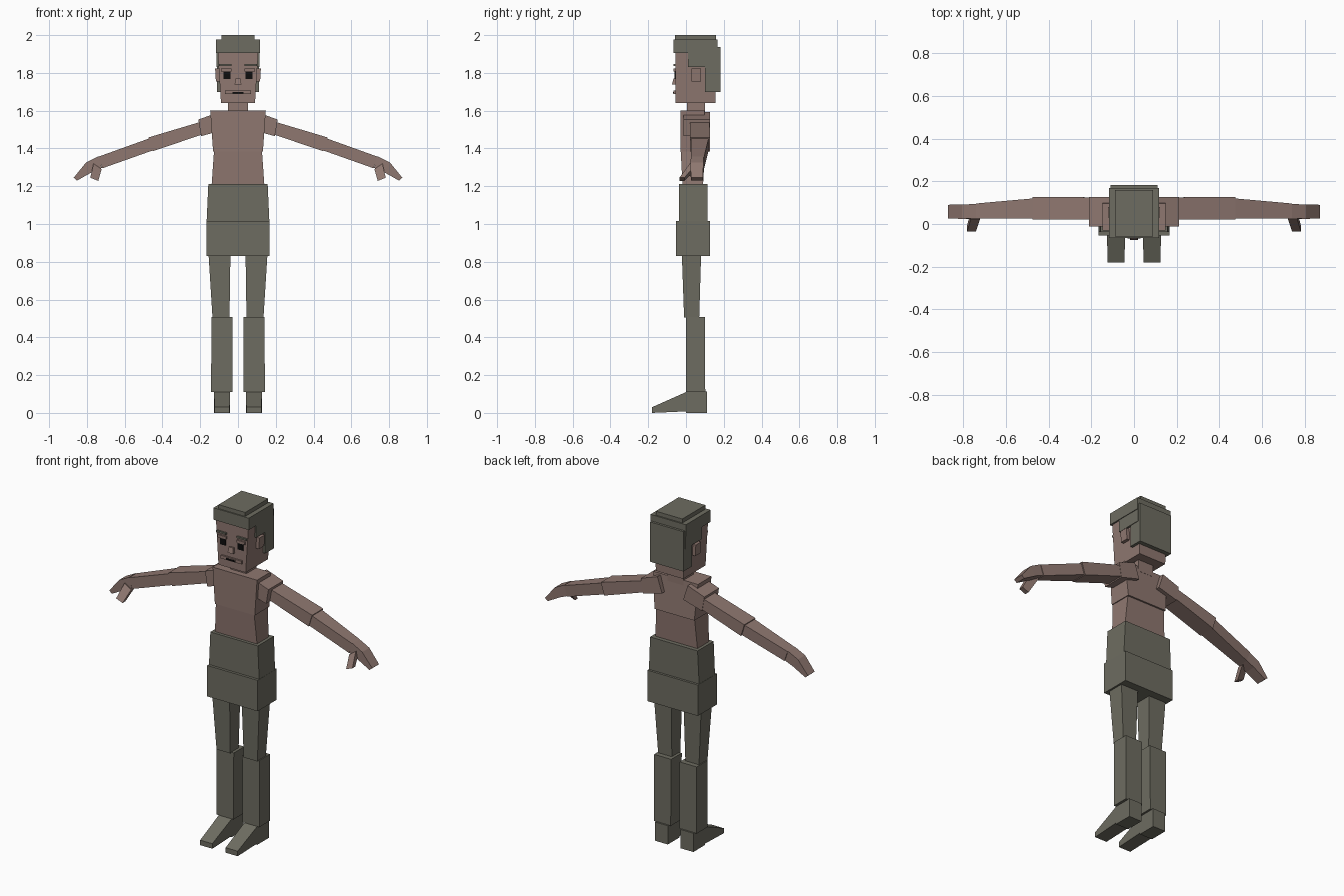
import bpy, bmesh

if "Cube" in bpy.data.objects:
    bpy.data.objects.remove(bpy.data.objects["Cube"])


def material(name, col):
    m = bpy.data.materials.new(name)
    m.diffuse_color = (*col, 1)
    m.use_nodes = True
    m.node_tree.nodes["Principled BSDF"].inputs["Base Color"].default_value = m.diffuse_color
    return m


SKIN = material("skin", (0.275, 0.187, 0.163))
CLOTH = material("olive grey", (0.155, 0.151, 0.119))
BLACK = material("black", (0.004, 0.004, 0.004))


def loft(name, mat, a, b, mirror=False):
    """Solid between two end quads, each a loop of four points."""
    bm = bmesh.new()
    va, vb = [[bm.verts.new(p) for p in q] for q in (a, b)]
    bm.faces.new(va)
    bm.faces.new(vb)
    for i in range(4):
        j = (i + 1) % 4
        bm.faces.new((va[i], va[j], vb[j], vb[i]))
    bmesh.ops.recalc_face_normals(bm, faces=bm.faces)
    me = bpy.data.meshes.new(name)
    bm.to_mesh(me)
    bm.free()
    me.materials.append(mat)
    ob = bpy.data.objects.new(name, me)
    bpy.context.collection.objects.link(ob)
    if mirror:
        ob.modifiers.new("mirror", 'MIRROR')
    return ob


def rect(x0, x1, y0, y1, z):
    return [(x0, y0, z), (x1, y0, z), (x1, y1, z), (x0, y1, z)]


def block(name, mat, z0, z1, bottom, top=None, mirror=False):
    """Upright tapered box; bottom and top are (x0, x1, y0, y1)."""
    return loft(name, mat, rect(*bottom, z0), rect(*(top or bottom), z1), mirror)


def section(top, bottom, y0, y1):
    """Limb cross-section from its front-view top and bottom points (x, z)."""
    (xt, zt), (xb, zb) = top, bottom
    return [(xt, y0, zt), (xt, y1, zt), (xb, y1, zb), (xb, y0, zb)]


# Torso and neck
block("chest", SKIN, 1.385, 1.60, (-.132, .132, -.03, .11), (-.147, .147, -.03, .097))
block("abdomen", SKIN, 1.20, 1.385, (-.14, .14, -.018, .09), (-.127, .127, -.028, .10))
block("neck", SKIN, 1.57, 1.66, (-.052, .052, .005, .10))

# Shorts
block("waist", CLOTH, 1.015, 1.212, (-.166, .166, -.037, .113), (-.157, .157, -.037, .115))
block("hips", CLOTH, .83, 1.015, (-.167, .167, -.053, .127))

# Legs
block("thigh", CLOTH, .505, .84, (.045, .135, -.01, .07), (.04, .156, -.022, .08), True)
block("shin", CLOTH, .11, .508, (.03, .142, 0, .102), (.028, .141, 0, .10), True)
block("heel", CLOTH, 0, .112, (.042, .127, 0, .112), None, True)
loft("toe", CLOTH,
     [(.042, 0, .008), (.127, 0, .008), (.127, 0, .11), (.042, 0, .11)],
     [(.044, -.18, 0), (.124, -.18, 0), (.124, -.18, .03), (.044, -.18, .03)], True)

# Arms: shoulder, upper arm, forearm, palm, fingers, thumb
shoulder_in = section((.10, 1.592), (.07, 1.50), -.012, .127)
shoulder_out = section((.21, 1.553), (.195, 1.465), -.012, .127)
arm_top = section((.20, 1.54), (.195, 1.472), .022, .125)
elbow = section((.475, 1.458), (.452, 1.385), .022, .127)
elbow_in = section((.47, 1.453), (.45, 1.39), .026, .12)
wrist = section((.74, 1.356), (.718, 1.295), .026, .096)
palm_in = section((.74, 1.358), (.72, 1.297), .026, .093)
knuckles = section((.805, 1.325), (.772, 1.275), .024, .092)
tips = section((.87, 1.245), (.852, 1.23), .026, .09)
loft("shoulder", SKIN, shoulder_in, shoulder_out, True)
loft("upper_arm", SKIN, arm_top, elbow, True)
loft("forearm", SKIN, elbow_in, wrist, True)
loft("palm", SKIN, palm_in, knuckles, True)
loft("fingers", SKIN, knuckles, tips, True)
loft("thumb", SKIN, section((.765, 1.32), (.722, 1.29), .02, .055),
     section((.782, 1.245), (.74, 1.228), -.035, -.008), True)

# Head and ears
block("head", SKIN, 1.64, 1.95, (-.09, .09, -.056, .155), (-.11, .11, -.055, .16))
block("ear", SKIN, 1.755, 1.822, (.09, .117, .03, .08), (.09, .121, .03, .08), True)

# Hair
block("crown_hair", CLOTH, 1.97, 2.0, (-.088, .088, -.058, .16))
block("cap_hair", CLOTH, 1.905, 1.976, (-.117, .117, -.065, .168))
block("side_hair", CLOTH, 1.83, 1.91, (-.113, .113, .01, .168))
block("back_hair", CLOTH, 1.70, 1.938, (-.11, .11, .10, .182))

# Face
block("eyebrow", CLOTH, 1.836, 1.846, (.035, .10, -.066, -.05), None, True)
block("eyelid", SKIN, 1.808, 1.824, (.035, .09, -.065, -.05), None, True)
block("eye", BLACK, 1.768, 1.808, (.04, .076, -.061, -.053), None, True)
block("nose", SKIN, 1.738, 1.77, (-.018, .018, -.074, -.05), (-.014, .014, -.066, -.05))
block("lips", SKIN, 1.687, 1.706, (-.068, .068, -.066, -.05))
block("mouth_line", BLACK, 1.69, 1.699, (-.03, .03, -.0685, -.0645))
